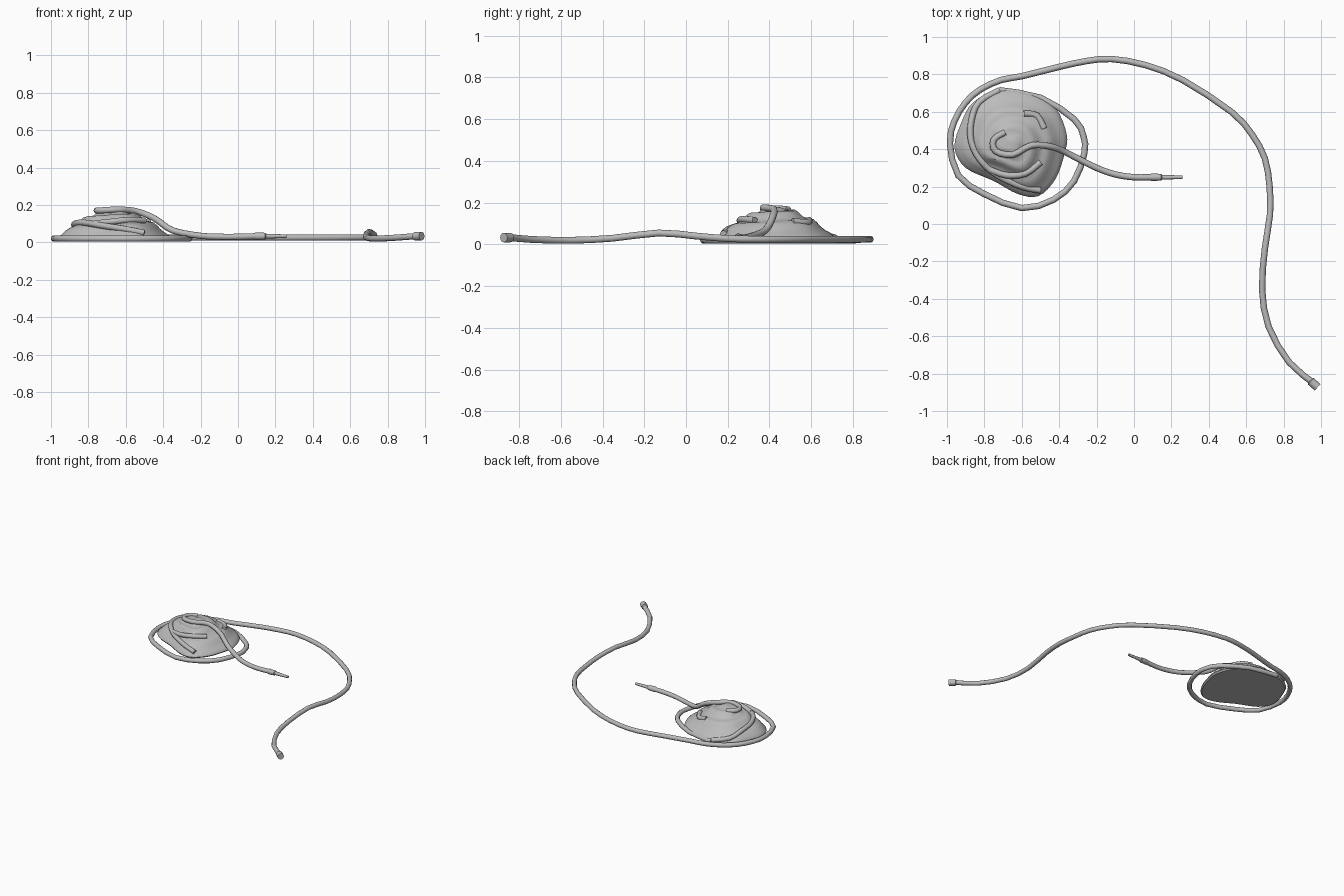
import bpy
import math
from mathutils import Vector

cube = bpy.data.objects.get("Cube")
if cube:
    bpy.data.objects.remove(cube, do_unlink=True)

grey = bpy.data.materials.new("plain grey")
grey.use_nodes = True
colour = (0.5, 0.5, 0.5, 1)
grey.diffuse_color = colour
grey.node_tree.nodes["Principled BSDF"].inputs["Base Color"].default_value = colour

HOSE_RADIUS = 0.017


def spline(points, steps, closed=False):
    """Smooth points of a Catmull-Rom curve through the given ones."""
    pts = [Vector(p) for p in points]
    n = len(pts)
    result = []
    for i in range(n if closed else n - 1):
        if closed:
            a, b, c, d = (pts[(i + k) % n] for k in (-1, 0, 1, 2))
        else:
            a, b, c, d = (pts[min(max(i + k, 0), n - 1)] for k in (-1, 0, 1, 2))
        for j in range(steps):
            t = j / steps
            result.append(b + (c - a) * t / 2
                          + (a - b * 2.5 + c * 2 - d / 2) * t ** 2
                          + (b * 3 - a - c * 3 + d) * t ** 3 / 2)
    if not closed:
        result.append(pts[-1])
    return result


def make_mesh(name, verts, faces):
    mesh = bpy.data.meshes.new(name)
    mesh.from_pydata(verts, [], faces)
    mesh.update()
    mesh.materials.append(grey)
    obj = bpy.data.objects.new(name, mesh)
    bpy.context.collection.objects.link(obj)
    bpy.ops.object.select_all(action="DESELECT")
    obj.select_set(True)
    bpy.context.view_layer.objects.active = obj
    bpy.ops.object.shade_smooth_by_angle(angle=math.radians(40))
    return obj


def loft(name, rings):
    """Skin a list of equal rings and cap both ends."""
    n = len(rings[0])
    verts = [v for ring in rings for v in ring]
    faces = [tuple(reversed(range(n)))]
    for r in range(len(rings) - 1):
        for i in range(n):
            j = (i + 1) % n
            faces.append((r * n + i, r * n + j, r * n + n + j, r * n + n + i))
    faces.append(tuple(range(len(verts) - n, len(verts))))
    return make_mesh(name, verts, faces)


def tube(name, path, radii, sides=10):
    """Round tube along a path, with one radius per path point."""
    rings = []
    for i, p in enumerate(path):
        before, after = path[max(i - 1, 0)], path[min(i + 1, len(path) - 1)]
        tangent = (after - before).normalized()
        if tangent.length == 0:
            tangent = (after - p).normalized()
        side = tangent.cross(Vector((0, 0, 1))).normalized()
        up = side.cross(tangent)
        rings.append([p + (side * math.cos(a) - up * math.sin(a)) * -radii[i]
                      for a in (math.tau * k / sides for k in range(sides))])
    for ring in rings:
        ring.reverse()
    return loft(name, rings)


def hose(name, points, steps=2, radius=HOSE_RADIUS):
    path = spline(points, steps)
    return tube(name, path, [radius] * len(path))


def fitting(name, start, direction, profile):
    """Turned part: profile holds (distance, radius) pairs along a line."""
    axis = Vector(direction).normalized()
    path = [Vector(start) + axis * d for d, _ in profile]
    return tube(name, path, [r for _, r in profile], 12)


# Long outer hose: from the coupling, over the back and round the pile
lead = [(.96, -.85, .034), (.83, -.74, .024), (.72, -.55, .02), (.685, -.35, .03),
        (.7, -.13, .055), (.727, .05, .04), (.725, .2, .028), (.7, .35, .025),
        (.63, .48, .025), (.52, .6, .025), (.26, .77, .025), (.06, .85, .025),
        (-.12, .882, .025), (-.25, .872, .025), (-.4, .84, .025)]
loop = [(-.6, .79), (-.71, .77), (-.82, .72), (-.9, .65), (-.96, .55), (-.984, .43),
        (-.94, .26), (-.8, .16), (-.6, .085), (-.43, .13), (-.32, .23),
        (-.265, .38), (-.27, .47), (-.32, .56), (-.5, .675), (-.72, .715)]
hose("outer_hose", lead + [(x, y, .02) for x, y in loop])

# Coiled pile: outline rings shrinking toward the peak, with spiral ridges
outline = [(-.72, .72), (-.86, .65), (-.92, .55), (-.96, .41), (-.9, .3), (-.75, .23),
           (-.62, .16), (-.51, .15), (-.42, .24), (-.37, .38), (-.36, .48),
           (-.42, .62), (-.55, .7)]
rim = spline([(x, y, 0) for x, y in outline], 4, closed=True)
peak = Vector((-.66, .43, 0))


def pile_ring(scale, height, ridge):
    ring = []
    for p in rim:
        q = peak.lerp(p, scale)
        turn = math.atan2(p.y - peak.y, p.x - peak.x)
        q.z = height + ridge * math.sin(turn + scale * 20)
        ring.append(q)
    return ring


RINGS = 16
rings = [pile_ring(.97, .01, 0), pile_ring(1, .02, 0)]
for k in range(RINGS):
    s = 1 - k / RINGS
    rings.append(pile_ring(s * .99, .03 + .15 * (1 - s ** 1.7), .009 * math.sin(math.pi * s)))
loft("coil_pile", rings)

# Strands of hose showing on the pile
hose("left_strand", [(-.72, .715, .03), (-.83, .65, .05), (-.87, .55, .085),
                     (-.87, .44, .1), (-.82, .34, .105), (-.73, .26, .09),
                     (-.6, .2, .07), (-.5, .18, .05)], 3)
hose("front_strand", [(-.77, .29, .1), (-.68, .26, .11), (-.58, .27, .12),
                      (-.5, .33, .115)], 3)
hose("back_strand", [(-.59, .59, .115), (-.52, .58, .105), (-.48, .51, .11)], 3)

# Loose strand running from the top of the pile to the nozzle
hose("nozzle_hose", [(-.69, .49, .165), (-.75, .45, .17), (-.74, .39, .17),
                     (-.65, .37, .175), (-.55, .42, .168), (-.45, .415, .13),
                     (-.38, .39, .08), (-.32, .36, .055), (-.2, .3, .035),
                     (-.1, .265, .03), (0, .25, .03), (.1, .25, .033)], 3)

# Nozzle and end coupling
fitting("nozzle", (.085, .25, .033), (1, 0, 0),
        [(0, .016), (.01, .02), (.06, .018), (.065, .013), (.175, .009)])
fitting("end_coupling", (.942, -.838, .033), (.75, -.66, 0),
        [(0, .017), (.005, .023), (.053, .023)])
